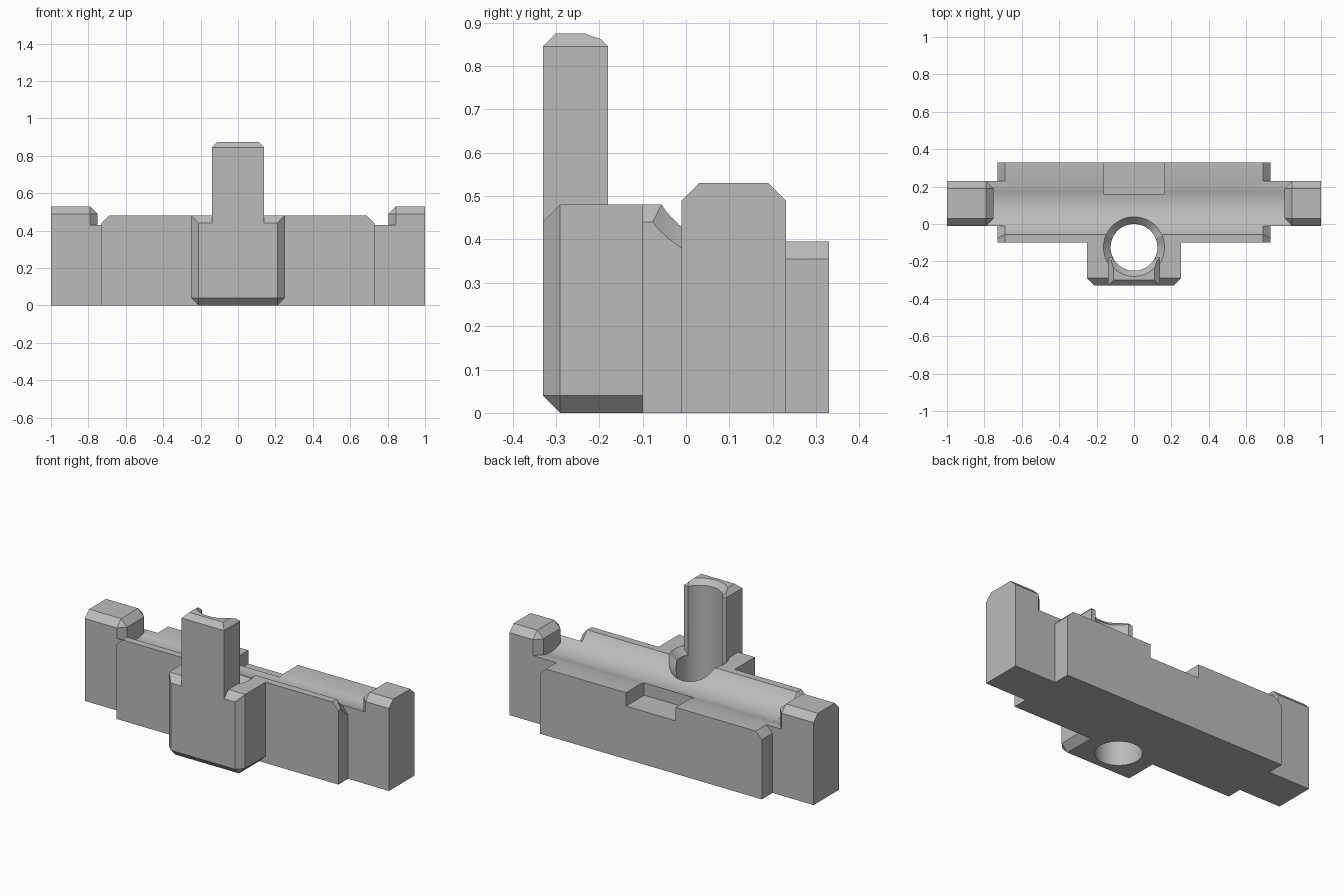
import bpy, bmesh, math
from math import sin, cos, pi, sqrt

if bpy.data.objects.get("Cube"):
    bpy.data.objects.remove(bpy.data.objects["Cube"])

grey = bpy.data.materials.new("plain_grey")
grey.use_nodes = True
tint = (0.5, 0.5, 0.5, 1)
grey.diffuse_color = tint
grey.node_tree.nodes["Principled BSDF"].inputs["Base Color"].default_value = tint

CH = 0.04                       # chamfer size
GY, GZ, GR = 0.12, 0.594, 0.21  # groove axis and radius
HOLE_Y, HOLE_R = -0.125, 0.125
FRONT_TOP, BACK_TOP = 0.48, 0.395


def finish(name, bm):
    bmesh.ops.recalc_face_normals(bm, faces=bm.faces)
    mesh = bpy.data.meshes.new(name)
    bm.to_mesh(mesh)
    bm.free()
    mesh.materials.append(grey)
    ob = bpy.data.objects.new(name, mesh)
    bpy.context.collection.objects.link(ob)
    return ob


def loft(name, rings, triangulate=False):
    bm = bmesh.new()
    loops = [[bm.verts.new(p) for p in ring] for ring in rings]
    n = len(loops[0])
    for a, b in zip(loops, loops[1:]):
        for i in range(n):
            j = (i + 1) % n
            bm.faces.new((a[i], a[j], b[j], b[i]))
    bm.faces.new(loops[0])
    bm.faces.new(loops[-1])
    if triangulate:
        bmesh.ops.triangulate(bm, faces=bm.faces)
    return finish(name, bm)


def box(name, lo, hi, size=CH, rule=None):
    """Box with chamfers on the edges whose midpoint passes the rule."""
    bm = bmesh.new()
    bmesh.ops.create_cube(bm, size=1)
    if rule:
        chosen = [e for e in bm.edges
                  if rule(*((e.verts[0].co + e.verts[1].co)))]
    for v in bm.verts:
        v.co = [l + (c + 0.5) * (h - l) for l, h, c in zip(lo, hi, v.co)]
    if rule:
        bmesh.ops.bevel(bm, geom=chosen, offset=size, segments=1,
                        affect='EDGES', clamp_overlap=False)
    return finish(name, bm)


def circle(r, height, n=64):
    pts = []
    for i in range(n):
        a = 2 * pi * i / n
        y = HOLE_Y + r * sin(a)
        z = height(a) if callable(height) else height
        pts.append((r * cos(a), y, z))
    return pts


def groove_section(x, y0, y1, drop=0.0, front=FRONT_TOP):
    """Cross-section with the long concave channel in its top."""
    r, top, back = GR + drop, front - drop, BACK_TOP - drop
    ys = max(y0, GY - sqrt(r * r - (GZ - top) ** 2))
    a0 = math.atan2(-sqrt(r * r - (ys - GY) ** 2), ys - GY)
    a1 = math.atan2(back - GZ, sqrt(r * r - (GZ - back) ** 2))
    arc = [(x, GY + r * cos(a), GZ + r * sin(a))
           for a in (a0 + (a1 - a0) * i / 24 for i in range(25))]
    lead = [(x, y0, 0)] + ([(x, y0, top)] if ys > y0 + 0.001 else [])
    return lead + arc + [(x, y1, back), (x, y1, 0)]


def cut(ob, *cutters):
    bpy.context.view_layer.objects.active = ob
    for c in cutters:
        m = ob.modifiers.new("cut", 'BOOLEAN')
        m.operation, m.solver, m.object = 'DIFFERENCE', 'EXACT', c
        bpy.ops.object.modifier_apply(modifier=m.name)


# Long body with channel and chamfered ends
body = loft("long_body", [groove_section(x, -0.1, 0.33, d) for x, d in
                          ((-0.73, CH), (-0.69, 0), (0.69, 0), (0.73, CH))])

# Front block: chamfered at front and underneath
block = box("front_block", (-0.25, -0.33, 0), (0.25, -0.1, FRONT_TOP),
            rule=lambda x, y, z: y < -0.5 or (z < -0.5 and y < 0.5))

# Upright half-sleeve rising from the block
upright = box("upright", (-0.14, -0.33, 0.42), (0.14, -0.18, 0.875), 0.03,
              lambda x, y, z: z > 0.5)

# Bar stubs and raised end stops
parts = [body, block, upright]
for name, s, inner in (("left", 1, 0.805), ("right", -1, 0.75)):
    parts.append(loft(name + "_bar", [groove_section(s * x, -0.01, 0.23)
                                      for x in (0.69, inner + CH)]))
    x0, x1 = sorted((s * inner, s))
    parts.append(box(name + "_end_stop", (x0, -0.01, 0), (x1, 0.23, 0.53),
                     rule=lambda x, y, z, s=s: (x * s < -0.5 and z > -0.5)
                     or (z > 0.5 and x * s < 0.5)))


# Cutters: bore, countersinks and rear notch
def surface(a):
    y = HOLE_Y + 0.163 * sin(a)
    r2 = GR ** 2 - (y - GY) ** 2
    return min(FRONT_TOP, GZ - sqrt(r2)) if r2 > 0 else FRONT_TOP


bore = loft("bore_cutter", [circle(HOLE_R, -0.1), circle(HOLE_R, 1)])
sink = loft("sink_cutter", [circle(0.107, lambda a: surface(a) - 0.06),
                            circle(0.182, lambda a: surface(a) + 0.02),
                            circle(0.182, 0.7)], True)
top_sink = loft("top_sink_cutter", [circle(0.105, 0.825), circle(0.175, 0.895)])
notch = box("notch_cutter", (-0.163, 0.16, 0.315), (0.163, 0.4, 0.6))

cut(body, bore, sink, notch)
cut(block, bore, sink)
cut(upright, bore, top_sink)
for c in (bore, sink, top_sink, notch):
    bpy.data.objects.remove(c)

# Smooth curved walls, keep chamfers crisp
bpy.ops.object.select_all(action='DESELECT')
for ob in parts:
    ob.select_set(True)
bpy.context.view_layer.objects.active = body
bpy.ops.object.shade_smooth_by_angle(angle=math.radians(20))
